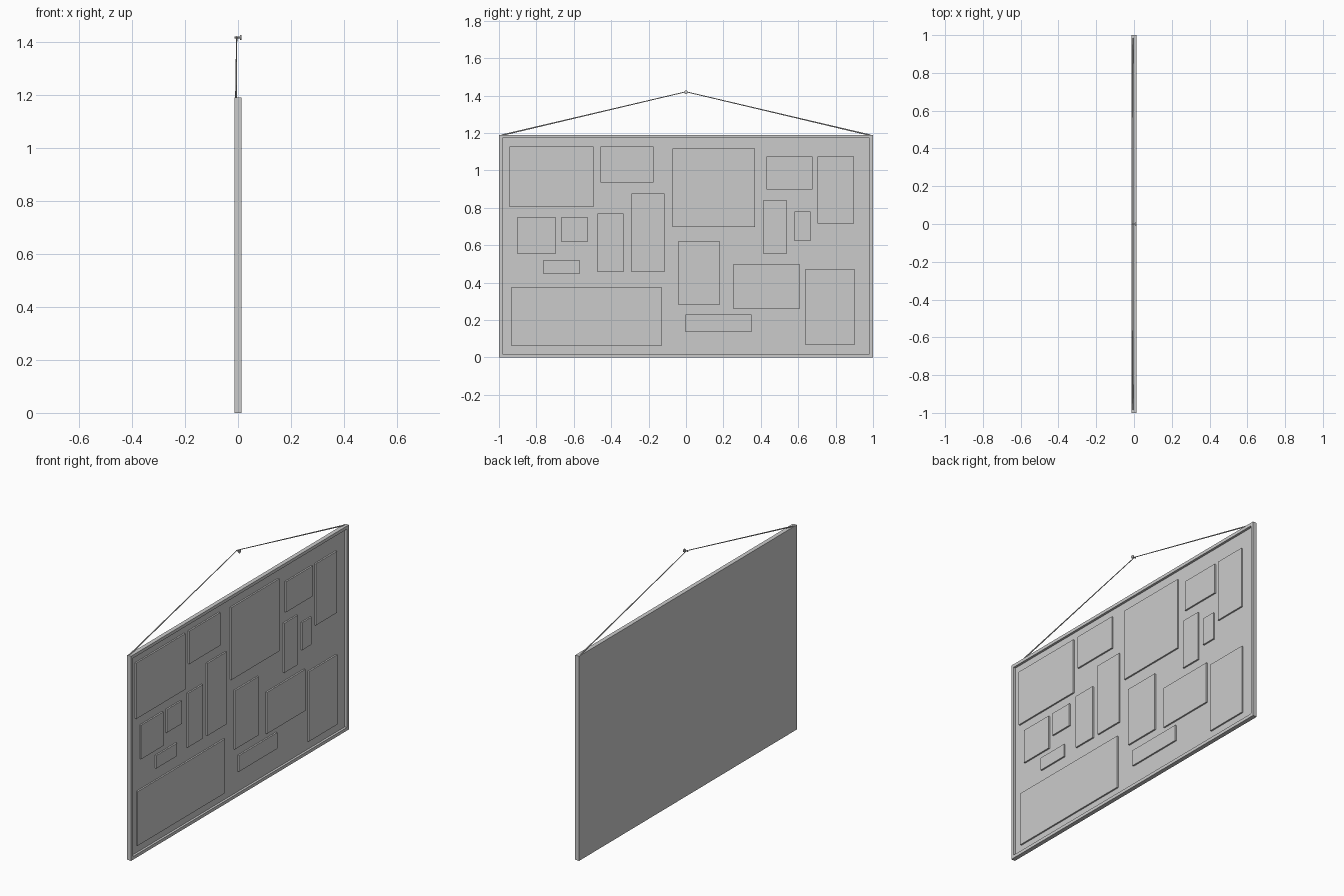
import bpy, bmesh
from mathutils import Vector

if "Cube" in bpy.data.objects:
    bpy.data.objects.remove(bpy.data.objects["Cube"])

BACK, FRONT = -0.0125, 0.0125   # board depth
FLOOR = -0.001                  # recessed backing surface
TOP = 1.19
NAIL_Z = 1.42


def finish(bm, name):
    bmesh.ops.recalc_face_normals(bm, faces=bm.faces)
    me = bpy.data.meshes.new(name)
    bm.to_mesh(me)
    bm.free()
    ob = bpy.data.objects.new(name, me)
    bpy.context.collection.objects.link(ob)
    return ob


def add_box(bm, lo, hi):
    lo, hi = Vector(lo), Vector(hi)
    verts = bmesh.ops.create_cube(bm, size=1)["verts"]
    for v in verts:
        v.co = Vector([(lo[i] + hi[i]) / 2 + v.co[i] * (hi[i] - lo[i]) for i in range(3)])


def rod(name, a, b, r1, r2, sides=12):
    a, b = Vector(a), Vector(b)
    bm = bmesh.new()
    bmesh.ops.create_cone(bm, cap_ends=True, segments=sides,
                          radius1=r1, radius2=r2, depth=(b - a).length)
    rot = (b - a).to_track_quat('Z', 'Y').to_matrix()
    for v in bm.verts:
        v.co = rot @ v.co + (a + b) / 2
    ob = finish(bm, name)
    bpy.context.view_layer.objects.active = ob
    ob.select_set(True)
    bpy.ops.object.shade_smooth_by_angle()
    ob.select_set(False)
    return ob


# Backing panel
bm = bmesh.new()
add_box(bm, (BACK, -0.9815, 0.0185), (FLOOR, 0.9815, TOP - 0.0185))
finish(bm, "backing_panel")

# Frame: nested rectangles bridged into a closed ring
bm = bmesh.new()
loops = []
for x, inset in ((BACK, 0), (FRONT, 0), (FRONT, 0.0185), (BACK, 0.0185)):
    y, lo, hi = 1 - inset, inset, TOP - inset
    loops.append([bm.verts.new((x, *p)) for p in ((-y, lo), (y, lo), (y, hi), (-y, hi))])
for i in range(4):
    a, b = loops[i], loops[(i + 1) % 4]
    for j in range(4):
        k = (j + 1) % 4
        bm.faces.new((a[j], a[k], b[k], b[j]))
finish(bm, "frame")

# Raised picture tiles: y min, y max, z min, z max
tiles = [
    (-.944, -.495, .803, 1.128), (-.457, -.174, .936, 1.128), (-.072, .369, .696, 1.117),
    (.430, .676, .898, 1.075), (.703, .898, .717, 1.075), (-.901, -.698, .552, .750),
    (-.666, -.527, .616, .750), (-.473, -.334, .456, .770), (-.291, -.115, .456, .877),
    (.414, .537, .552, .840), (.580, .666, .621, .781), (-.040, .179, .280, .621),
    (.254, .607, .258, .499), (.639, .901, .066, .472), (-.762, -.570, .445, .520),
    (-.933, -.131, .061, .376), (-.003, .350, .136, .230)]
for i, (y0, y1, z0, z1) in enumerate(tiles):
    bm = bmesh.new()
    add_box(bm, (FLOOR - 0.001, y0, z0), (FLOOR + 0.009, y1, z1))
    finish(bm, f"picture_tile_{i + 1}")

# Hanging string, one run to each top corner
for side, s in (("left", -1), ("right", 1)):
    rod(f"string_{side}", (-0.007, s * 0.985, TOP - 0.002), (-0.005, 0, NAIL_Z), 0.0038, 0.0022, 8)

# Nail with a flat head
rod("nail_shaft", (-0.0125, 0, NAIL_Z - 0.003), (0.009, 0, NAIL_Z - 0.003), 0.003, 0.003)
rod("nail_head", (0.008, 0, NAIL_Z - 0.003), (0.0125, 0, NAIL_Z - 0.003), 0.01, 0.01, 16)
